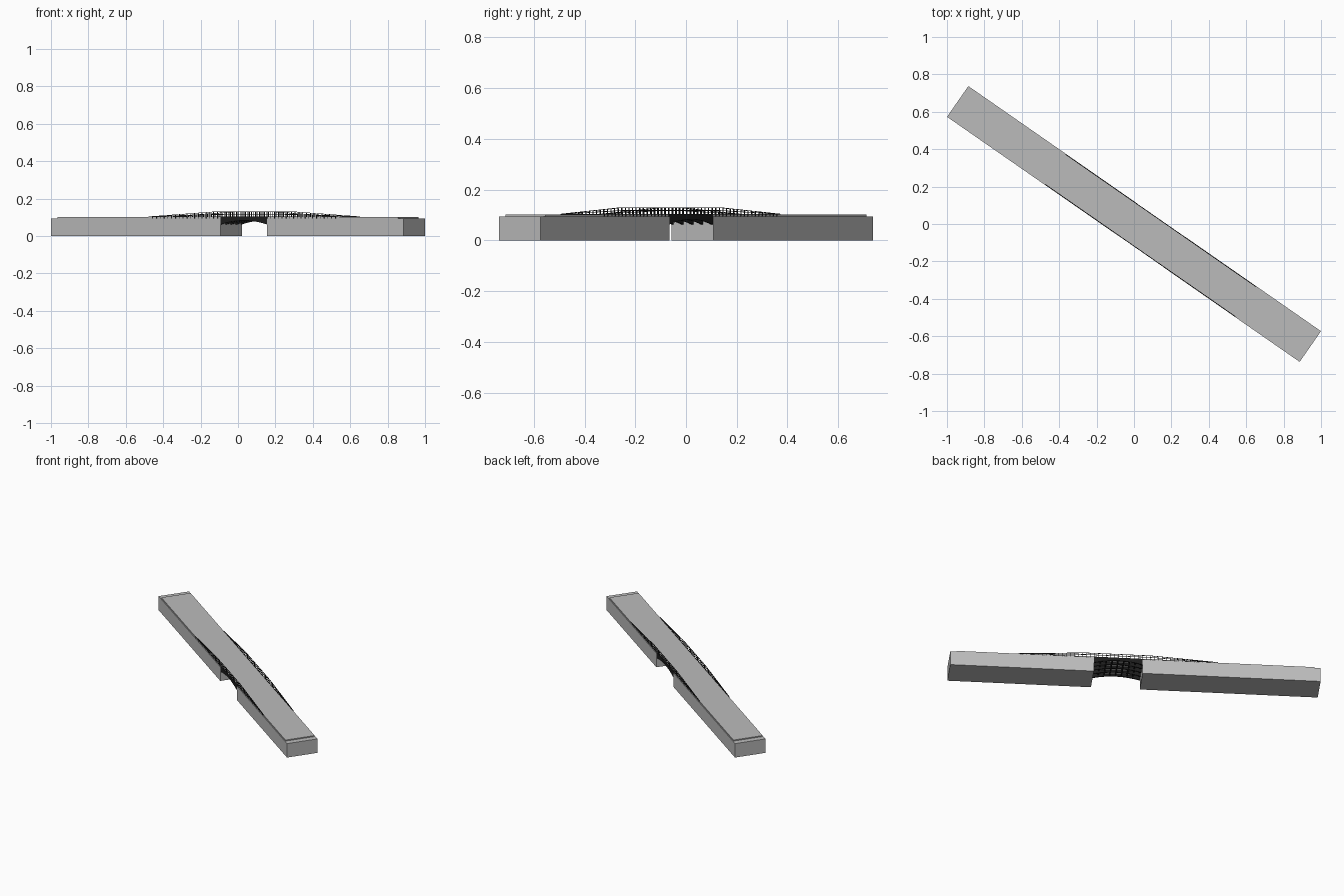
import bpy, bmesh, math
from mathutils import Matrix

cube = bpy.data.objects.get("Cube")
if cube:
    bpy.data.objects.remove(cube, do_unlink=True)

HEADING = math.radians(-34.8)      # the bridge runs diagonally
HALF_LEN, HALF_WID = 1.148, 0.1
GAP_A, GAP_B = -0.045, 0.258       # open span between abutments
MID = (GAP_A + GAP_B) / 2
BLOCK_TOP, DECK_TOP = 0.095, 0.102


def material(name, value):
    m = bpy.data.materials.new(name)
    m.use_nodes = True
    col = (value, value, value, 1)
    m.diffuse_color = col
    m.node_tree.nodes["Principled BSDF"].inputs["Base Color"].default_value = col
    return m


concrete = material("concrete grey", 0.5)
steel = material("black steel", 0.012)


def box(bm, a, b):
    """Axis-aligned box between two corners in bridge space."""
    size = [q - p for p, q in zip(a, b)]
    centre = [(p + q) / 2 for p, q in zip(a, b)]
    bmesh.ops.create_cube(bm, size=1, matrix=Matrix.Translation(centre) @ Matrix.Diagonal((*size, 1)))


def prism(bm, profile, v0, v1):
    """Side profile of (along, height) points extruded across the bridge."""
    near = [bm.verts.new((u, v0, z)) for u, z in profile]
    far = [bm.verts.new((u, v1, z)) for u, z in profile]
    bm.faces.new(near)
    bm.faces.new(far[::-1])
    n = len(profile)
    for i in range(n):
        j = (i + 1) % n
        bm.faces.new((near[i], far[i], far[j], near[j]))


def finish(name, bm, mat):
    bmesh.ops.recalc_face_normals(bm, faces=bm.faces)
    mesh = bpy.data.meshes.new(name)
    bm.to_mesh(mesh)
    bm.free()
    mesh.materials.append(mat)
    ob = bpy.data.objects.new(name, mesh)
    ob.rotation_euler.z = HEADING
    bpy.context.collection.objects.link(ob)


# Solid abutments at each end
for name, u0, u1 in (("left_abutment", GAP_B, HALF_LEN), ("right_abutment", -HALF_LEN, GAP_A)):
    bm = bmesh.new()
    box(bm, (u0, -HALF_WID, 0), (u1, HALF_WID, BLOCK_TOP))
    finish(name, bm, concrete)

# Thin road slab, slightly inset
bm = bmesh.new()
box(bm, (-1.11, -0.096, BLOCK_TOP), (1.11, 0.096, DECK_TOP))
finish("deck", bm, concrete)

# Arched girders under the open span
half = (GAP_B - GAP_A) / 2
arch = []
for i in range(13):
    t = i / 6 - 1
    arch.append((MID + t * half, 0.083 - 0.021 * t * t))
bm = bmesh.new()
for i in range(5):
    v = (i - 2) * 0.0475
    prism(bm, arch + [(GAP_B, BLOCK_TOP), (GAP_A, BLOCK_TOP)], v - 0.004, v + 0.004)
finish("arched_girders", bm, steel)

# Cross beams tying the girders
bm = bmesh.new()
for i in range(9):
    u = GAP_A + 0.008 + i * (GAP_B - GAP_A - 0.016) / 8
    box(bm, (u - 0.004, -0.095, 0.085), (u + 0.004, 0.095, BLOCK_TOP))
finish("cross_beams", bm, steel)

# Railings: high over the span, tapering down to the road
FLAT, REACH, RISE = 0.2, 0.62, 0.026


def rail_height(offset):
    return RISE * min(1, (REACH - abs(offset)) / (REACH - FLAT))


for name, v in (("back_railing", 0.0965), ("front_railing", -0.0965)):
    bm = bmesh.new()
    stops = (-REACH, -FLAT, FLAT, REACH)
    for share in (0, 0.55, 1):
        line = [(MID + s, DECK_TOP + share * rail_height(s)) for s in stops]
        top = [(u, z + 0.0025) for u, z in reversed(line)]
        prism(bm, line + top, v - 0.0015, v + 0.0015)
    for i in range(-24, 25):
        s = i * REACH / 25
        u = MID + s
        box(bm, (u - 0.002, v - 0.0015, BLOCK_TOP), (u + 0.002, v + 0.0015, DECK_TOP + rail_height(s)))
    finish(name, bm, steel)

# Edge beams along the open span
bm = bmesh.new()
for v in (-0.0975, 0.0975):
    box(bm, (GAP_A, v - 0.0015, 0.088), (GAP_B, v + 0.0015, DECK_TOP))
finish("edge_beams", bm, steel)
